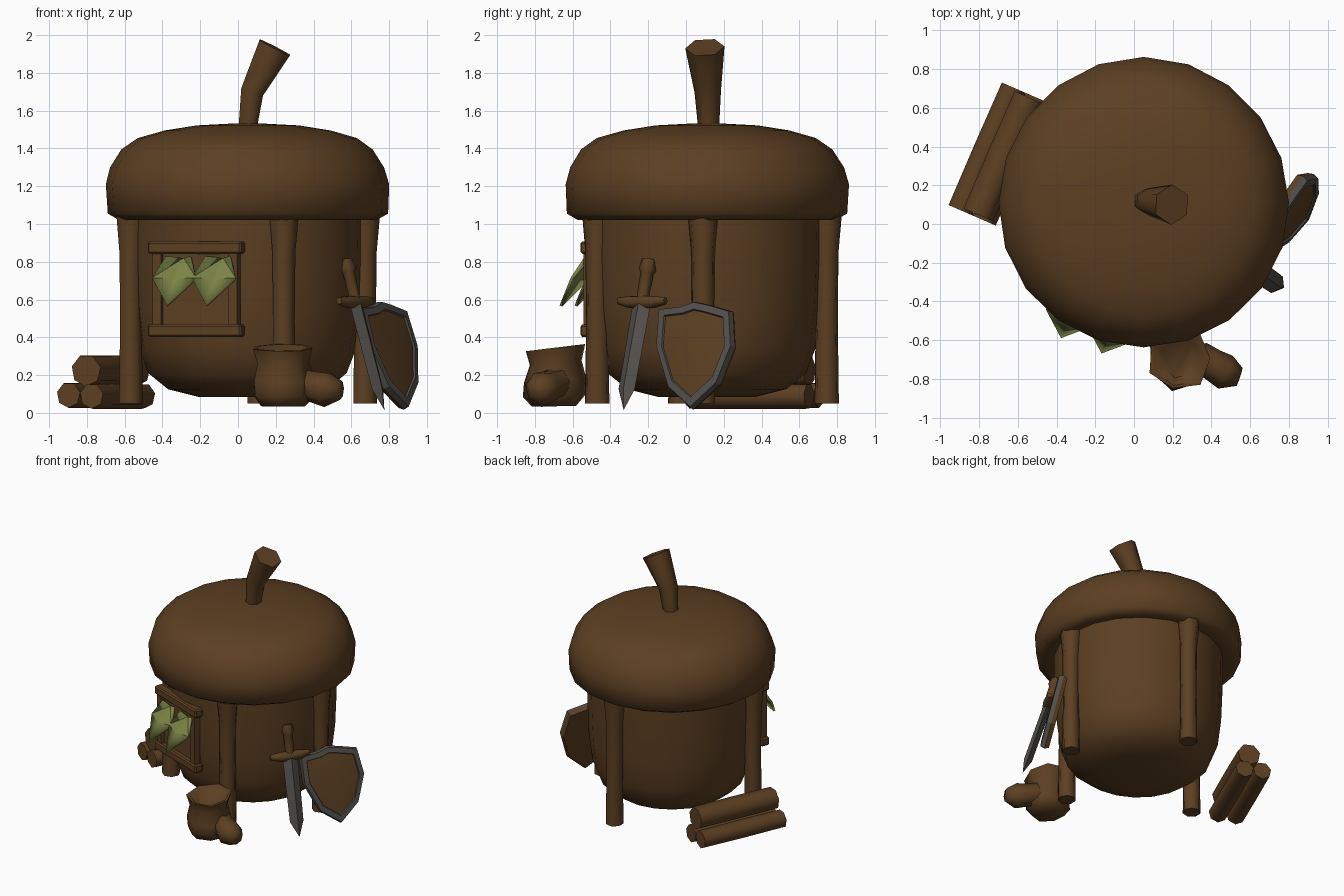
import bpy, bmesh, math
from mathutils import Vector, Matrix

if "Cube" in bpy.data.objects:
    bpy.data.objects.remove(bpy.data.objects["Cube"])

def mat(name, rgb):
    m = bpy.data.materials.new(name)
    m.diffuse_color = (*rgb, 1)
    m.use_nodes = True
    m.node_tree.nodes["Principled BSDF"].inputs["Base Color"].default_value = m.diffuse_color
    return m

BROWN = mat("brown wood", (0.107, 0.050, 0.016))
GREY = mat("grey metal", (0.085, 0.078, 0.072))
GREEN = mat("leaf green", (0.20, 0.23, 0.062))
C = Vector((0.05, 0.11, 0))          # axis of the hut

def finish(bm, name, mats, angle=40):
    bmesh.ops.recalc_face_normals(bm, faces=bm.faces)
    me = bpy.data.meshes.new(name)
    bm.to_mesh(me)
    bm.free()
    for m in mats:
        me.materials.append(m)
    ob = bpy.data.objects.new(name, me)
    bpy.context.collection.objects.link(ob)
    bpy.context.view_layer.objects.active = ob
    ob.select_set(True)
    bpy.ops.object.shade_smooth_by_angle(angle=math.radians(angle))
    ob.select_set(False)
    return ob

def skin(bm, rings, cap=True):
    n = len(rings[0])
    for a, b in zip(rings, rings[1:]):
        for i in range(n):
            bm.faces.new((a[i], a[(i + 1) % n], b[(i + 1) % n], b[i]))
    if cap:
        bm.faces.new(rings[0])
        bm.faces.new(rings[-1])

def lathe(name, profile, center, sides, mats, wobble=0.0, angle=40, tilt=0.0):
    bm = bmesh.new()
    rings = []
    for k, (r, z) in enumerate(profile):
        ring = []
        for i in range(sides):
            a = 2 * math.pi * i / sides
            rr = r * (1 + wobble * math.sin(3 * a + k))
            x, y = rr * math.cos(a), rr * math.sin(a)
            ring.append(bm.verts.new((center[0] + x, center[1] + y, z + tilt * y * z)))
        rings.append(ring)
    skin(bm, rings)
    return finish(bm, name, mats, angle)

def tube(name, path, radii, sides, mats, angle=65):
    """Tapered limb through a few points."""
    pts = [Vector(p) for p in path]
    bm = bmesh.new()
    rings = []
    for k, p in enumerate(pts):
        d = (pts[min(k + 1, len(pts) - 1)] - pts[max(k - 1, 0)]).normalized()
        side = d.cross(Vector((0.0, 1, 0.01))).normalized()
        up = d.cross(side)
        rings.append([bm.verts.new(p + radii[k] * (side * math.cos(t) + up * math.sin(t)))
                      for t in (2 * math.pi * (i + .5) / sides for i in range(sides))])
    skin(bm, rings)
    return finish(bm, name, mats, angle)

def box(name, frame, center, size, mats, bevel=0.0):
    bm = bmesh.new()
    bmesh.ops.create_cube(bm, size=1)
    bmesh.ops.transform(bm, matrix=frame @ Matrix.Translation(center) @ Matrix.Diagonal((*size, 1)), verts=bm.verts)
    if bevel:
        bmesh.ops.bevel(bm, geom=bm.edges[:], offset=bevel, segments=1, affect='EDGES')
    return finish(bm, name, mats, 30)

def frame(origin, right, up):
    """Local x = right, z = up, -y = outward."""
    r, u = Vector(right).normalized(), Vector(up).normalized()
    y = u.cross(r).normalized()
    u = r.cross(y)
    m = Matrix((r, y, u)).transposed().to_4x4()
    m.translation = Vector(origin)
    return m

# acorn hut: body, cap and stem
lathe("body", [(.26, .085), (.42, .125), (.525, .21), (.575, .34), (.60, .55), (.61, .8), (.615, 1.06)],
      C, 20, [BROWN], angle=50)
lathe("acorn_cap", [(.60, 1.04), (.68, 1.02), (.742, 1.055), (.75, 1.21), (.725, 1.30), (.665, 1.395),
                    (.58, 1.455), (.44, 1.495), (.27, 1.522), (.08, 1.532)], C, 20, [BROWN], 0.004, 60)
tube("stem", [(.05, .12, 1.5), (.075, .115, 1.7), (.195, .1, 1.935)], [.055, .07, .104], 6, [BROWN])

# four posts, slightly flared under the cap
for n, (x, y) in {"front": (.24, -.47), "right": (.67, .09), "back": (.11, .745), "left": (-.57, -.03)}.items():
    tube(n + "_post", [(x, y, .05), (x, y, .5), (x, y, .85), (x, y, 1.05)], [.066, .06, .064, .082], 7, [BROWN], 60)

# window on the front left
W = frame((-.22, -.435, 0), (.5, -.19, 0), (0, 0, 1))
box("window_panel", W, (0, .03, .65), (.44, .05, .40), [BROWN])
for n, z in (("sill", .435), ("lintel", .875)):
    box("window_" + n, W, (0, 0, z), (.53, .07, .065), [BROWN], .01)
for n, s in (("left", -1), ("right", 1)):
    box("window_%s_jamb" % n, W, (s * .215, 0, .655), (.05, .05, .40), [BROWN])

# drooping leaves, folded along the middle
for n, s in (("left", -1), ("right", 1)):
    bm = bmesh.new()
    mid = [(.03, -.03, .82), (.01, -.125, .71), (.0, -.20, .57)]
    m = [bm.verts.new((s * .112 + x + .02, y, z)) for x, y, z in mid]
    for d in (-1, 1):
        a = bm.verts.new((s * .112 + .02 + d * .07, -.03, .83))
        b = bm.verts.new((s * .112 + .02 + d * .125, -.09, .715))
        bm.faces.new((m[0], a, b))
        bm.faces.new((m[0], b, m[1]))
        bm.faces.new((m[1], b, m[2]))
    bmesh.ops.transform(bm, matrix=W, verts=bm.verts)
    ob = finish(bm, n + "_leaf", [GREEN], 5)
    so = ob.modifiers.new("thickness", 'SOLIDIFY')
    so.thickness = .015

# open sack with a smaller bundle
lathe("sack", [(.12, .035), (.165, .09), (.165, .17), (.14, .265), (.165, .345), (.145, .345), (.10, .28)],
      (.235, -.695), 7, [BROWN], 0.05, 60, .35)
tube("bundle", [(.33, -.68, .16), (.40, -.725, .14), (.47, -.765, .125), (.545, -.79, .12)],
     [.08, .085, .095, .05], 7, [BROWN], 70)

# log pile on the left
axis = Vector((.285, .655, 0)).normalized()
across = Vector((axis.y, -axis.x, 0))
for i, (o, z, r, l) in enumerate([(-.065, .095, .068, .345), (.068, .09, .068, .345), (.03, .225, .085, .33)]):
    p = Vector((-.70, .362, z)) + across * o
    tube("log_%d" % (i + 1), [p - axis * l, p, p + axis * l], [r, r * 1.03, r], 7, [BROWN])

# sword leaning on the hut
tip, grip, top = Vector((.775, -.33, .015)), Vector((.625, -.235, .575)), Vector((.57, -.195, .81))
S = frame(grip, (.57, .82, 0), top - tip)
L = (grip - tip).length
bm = bmesh.new()
rings = [[bm.verts.new(S @ Vector((x * w, y, z))) for x, y in ((-1, 0), (0, -.03), (1, 0), (0, .03))]
         for w, z in ((.058, 0), (.052, -L * .8))]
skin(bm, rings)
point = bm.verts.new(tip)
end = rings[-1]
for i in range(4):
    bm.faces.new((end[i], end[(i + 1) % 4], point))
bmesh.ops.delete(bm, geom=[f for f in bm.faces if set(f.verts) == set(end)], context='FACES_ONLY')
finish(bm, "sword_blade", [GREY], 20)
tube("sword_guard", [S @ Vector(p) for p in ((-.15, 0, .02), (-.07, 0, .012), (.07, 0, .012), (.15, 0, .02))],
     [.02, .036, .036, .02], 6, [BROWN])
tube("sword_grip", [grip, grip.lerp(top, .7), grip.lerp(top, .78), top], [.032, .035, .047, .037], 6, [BROWN])

# shield: outline in (y, z) laid on a leaning plane, metal rim and wooden field
outline = [(-.14, .55), (-.02, .565), (.05, .59), (.12, .575), (.24, .54), (.25, .35),
           (.17, .15), (.03, .02), (-.09, .13), (-.155, .35)]
out = Vector((1, -.63, .27)).normalized()
def lay(y, z, k, lift):
    y, z = .05 + (y - .05) * k, .34 + (z - .34) * k
    return Vector((.745 + .63 * (y - .03) - .27 * (z - .56), y, z)) + out * lift
bm = bmesh.new()
rings = [[bm.verts.new(lay(y, z, k, h)) for y, z in outline]
         for k, h in ((.95, -.045), (1, -.015), (.97, .018), (.82, .022), (.80, .012))]
skin(bm, rings, False)
for k, h in ((rings[0], -.045), (rings[-1], .03)):
    hub = bm.verts.new(lay(.05, .34, 1, h))
    for i in range(len(k)):
        bm.faces.new((k[i], k[(i + 1) % len(k)], hub)).material_index = 1
for f in bm.faces:                    # wooden back edge
    if any(v in rings[0] for v in f.verts):
        f.material_index = 1
finish(bm, "shield", [GREY, BROWN], 25)
